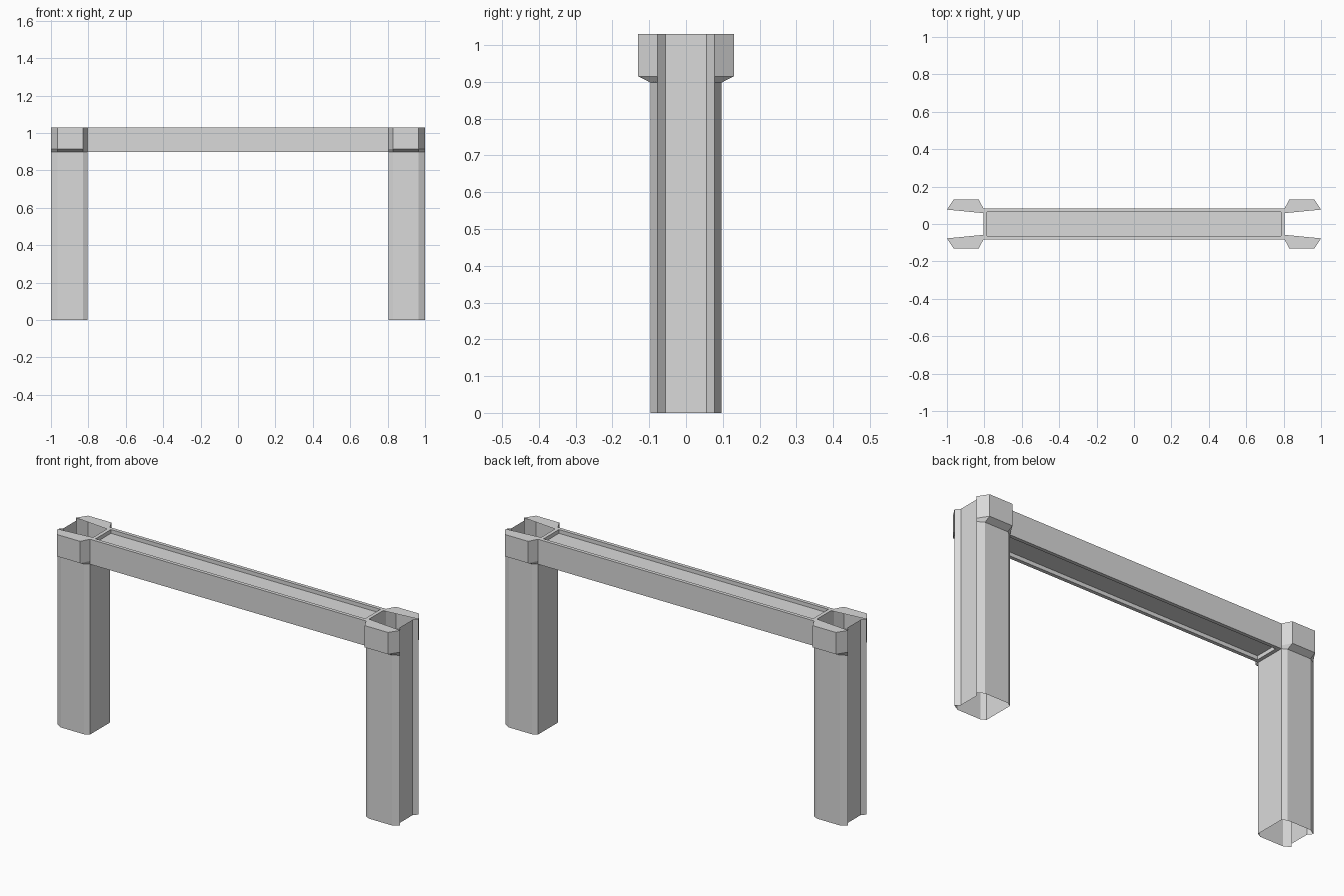
import bpy, bmesh
from mathutils import Vector

cube = bpy.data.objects.get("Cube")
if cube:
    bpy.data.objects.remove(cube, do_unlink=True)

grey = bpy.data.materials.new("concrete_grey")
grey.use_nodes = True
grey.diffuse_color = (0.7, 0.7, 0.7, 1)
grey.node_tree.nodes["Principled BSDF"].inputs["Base Color"].default_value = (0.7, 0.7, 0.7, 1)

HEIGHT, BEAM_BOTTOM = 1.03, 0.898
INNER_X, BEAM_HALF = 0.805, 0.083


def finish(name, bm):
    bmesh.ops.recalc_face_normals(bm, faces=bm.faces)
    mesh = bpy.data.meshes.new(name)
    bm.to_mesh(mesh)
    bm.free()
    mesh.materials.append(grey)
    obj = bpy.data.objects.new(name, mesh)
    bpy.context.collection.objects.link(obj)


# Crossbeam: a box with a shallow panel sunk into its top and bottom
bm = bmesh.new()
bmesh.ops.create_cube(bm, size=1)
for v in bm.verts:
    v.co = Vector((v.co.x * 2 * INNER_X, v.co.y * 2 * BEAM_HALF,
                   v.co.z * (HEIGHT - BEAM_BOTTOM) + (HEIGHT + BEAM_BOTTOM) / 2))
bm.normal_update()
for face in [f for f in bm.faces if abs(f.normal.z) > 0.9]:
    sink = face.normal * -0.02
    bmesh.ops.inset_region(bm, faces=[face], thickness=0.019, use_even_offset=True)
    floor = bmesh.ops.extrude_discrete_faces(bm, faces=[face])["faces"][0]
    bmesh.ops.translate(bm, verts=floor.verts, vec=sink)
finish("crossbeam", bm)


# Half of a post's outline, from the beam side round to the grooved outer side
def half_outline(reach):
    return [(INNER_X, BEAM_HALF), (0.83, reach), (0.965, reach), (1.0, 0.077), (0.98, 0.056)]


# Posts: hollow thin-walled tubes, open at both ends, that widen into a cap
def make_post(name, side):
    bm = bmesh.new()
    rings = []
    for z, reach in [(0, 0.097), (BEAM_BOTTOM, 0.097), (0.915, 0.13), (HEIGHT, 0.13)]:
        half = half_outline(reach)
        loop = half + [(x, -y) for x, y in reversed(half)]
        rings.append([bm.verts.new((side * x, y, z)) for x, y in loop])
    for level, (low, high) in enumerate(zip(rings, rings[1:])):
        # the beam end closes the inner side above the first level
        for i in range(len(low) - (level > 0)):
            j = (i + 1) % len(low)
            bm.faces.new((low[i], low[j], high[j], high[i]))
    # flat rims on top of the cap
    top = rings[-1]
    for hand, edge in ((1, top[:4]), (-1, top[-4:])):
        corner = bm.verts.new((side * INNER_X, hand * 0.058, HEIGHT))
        bm.faces.new(edge + [corner])
    finish(name, bm)


make_post("left_post", 1)
make_post("right_post", -1)
